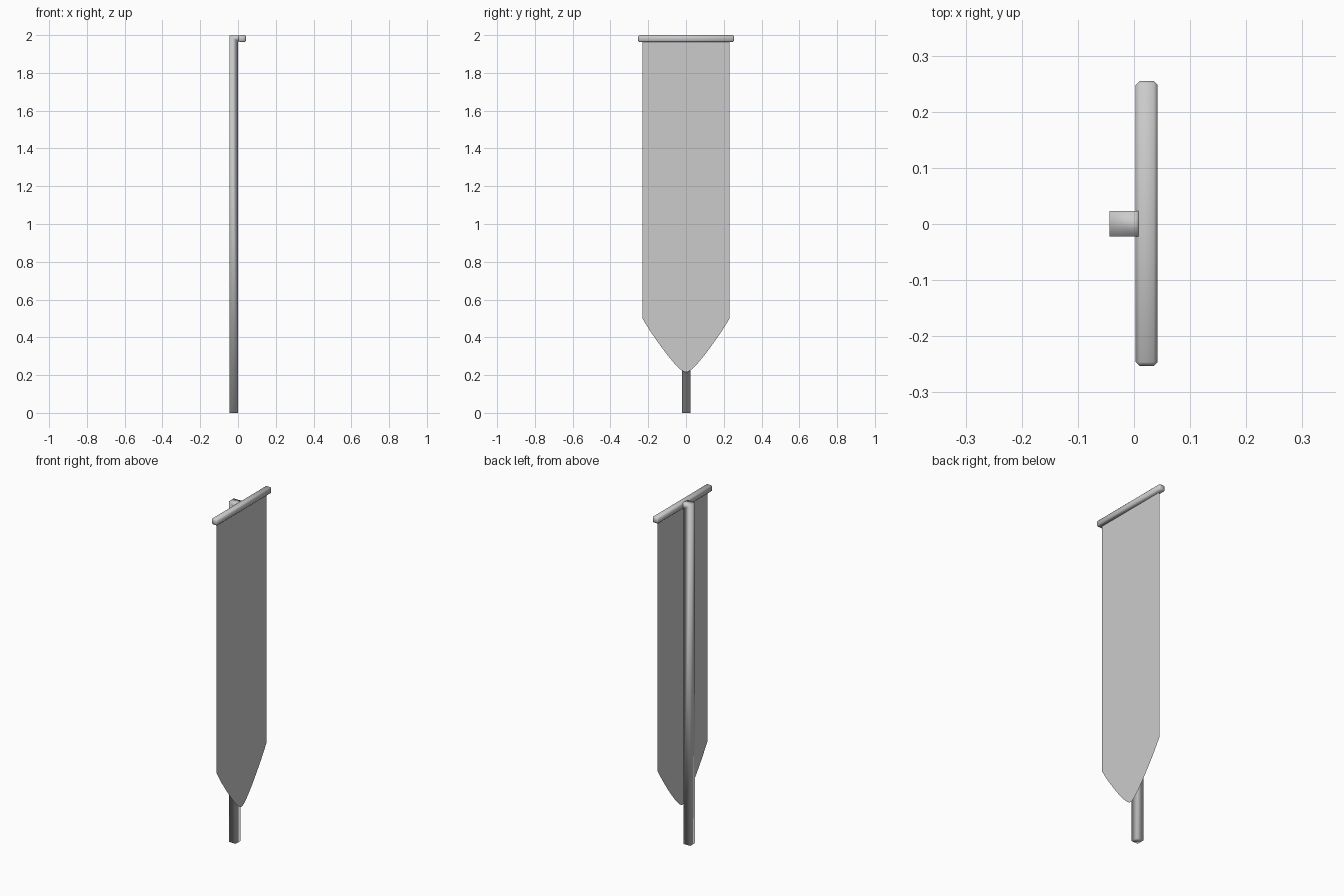
import bpy, bmesh
from mathutils import Vector

cube = bpy.data.objects.get("Cube")
if cube:
    bpy.data.objects.remove(cube, do_unlink=True)

grey = bpy.data.materials.new("plain_grey")
grey.use_nodes = True
colour = (0.6, 0.6, 0.6, 1)
grey.diffuse_color = colour
grey.node_tree.nodes["Principled BSDF"].inputs["Base Color"].default_value = colour


def make_object(name, bm, smooth):
    bmesh.ops.recalc_face_normals(bm, faces=bm.faces)
    for f in bm.faces:
        f.smooth = smooth
    mesh = bpy.data.meshes.new(name)
    bm.to_mesh(mesh)
    bm.free()
    mesh.materials.append(grey)
    obj = bpy.data.objects.new(name, mesh)
    bpy.context.collection.objects.link(obj)
    return obj


# Pole: side profile with a short arm at the top, extruded across y
bm = bmesh.new()
profile = [(-0.044, 0), (0, 0), (0, 1.966), (0.008, 1.966), (0.008, 1.998), (0, 1.998), (-0.044, 1.998)]
face = bm.faces.new([bm.verts.new((x, -0.022, z)) for x, z in profile])
side = bmesh.ops.extrude_face_region(bm, geom=[face])["geom"]
bmesh.ops.translate(bm, vec=(0, 0.045, 0),
                    verts=[g for g in side if isinstance(g, bmesh.types.BMVert)])
make_object("pole", bm, True)

# Crossbar: long box with softened edges
bm = bmesh.new()
bmesh.ops.create_cube(bm, size=1)
bmesh.ops.scale(bm, vec=(0.039, 0.508, 0.037), verts=bm.verts)
bmesh.ops.translate(bm, vec=(0.0225, 0.001, 1.9815), verts=bm.verts)
bmesh.ops.bevel(bm, geom=list(bm.edges), offset=0.007, segments=1, affect='EDGES')
make_object("crossbar", bm, True)

# Banner cloth: flat sheet with a rounded pointed lower end
bm = bmesh.new()
half = [(0.231, 1.975), (0.231, 0.5), (0.185, 0.426), (0.137, 0.358),
        (0.095, 0.302), (0.06, 0.26), (0.03, 0.23), (0.012, 0.218)]
outline = half + [(0, 0.215)] + [(-y, z) for y, z in reversed(half)]
bm.faces.new([bm.verts.new((0.0225, y, z)) for y, z in outline])
make_object("banner_cloth", bm, False)
